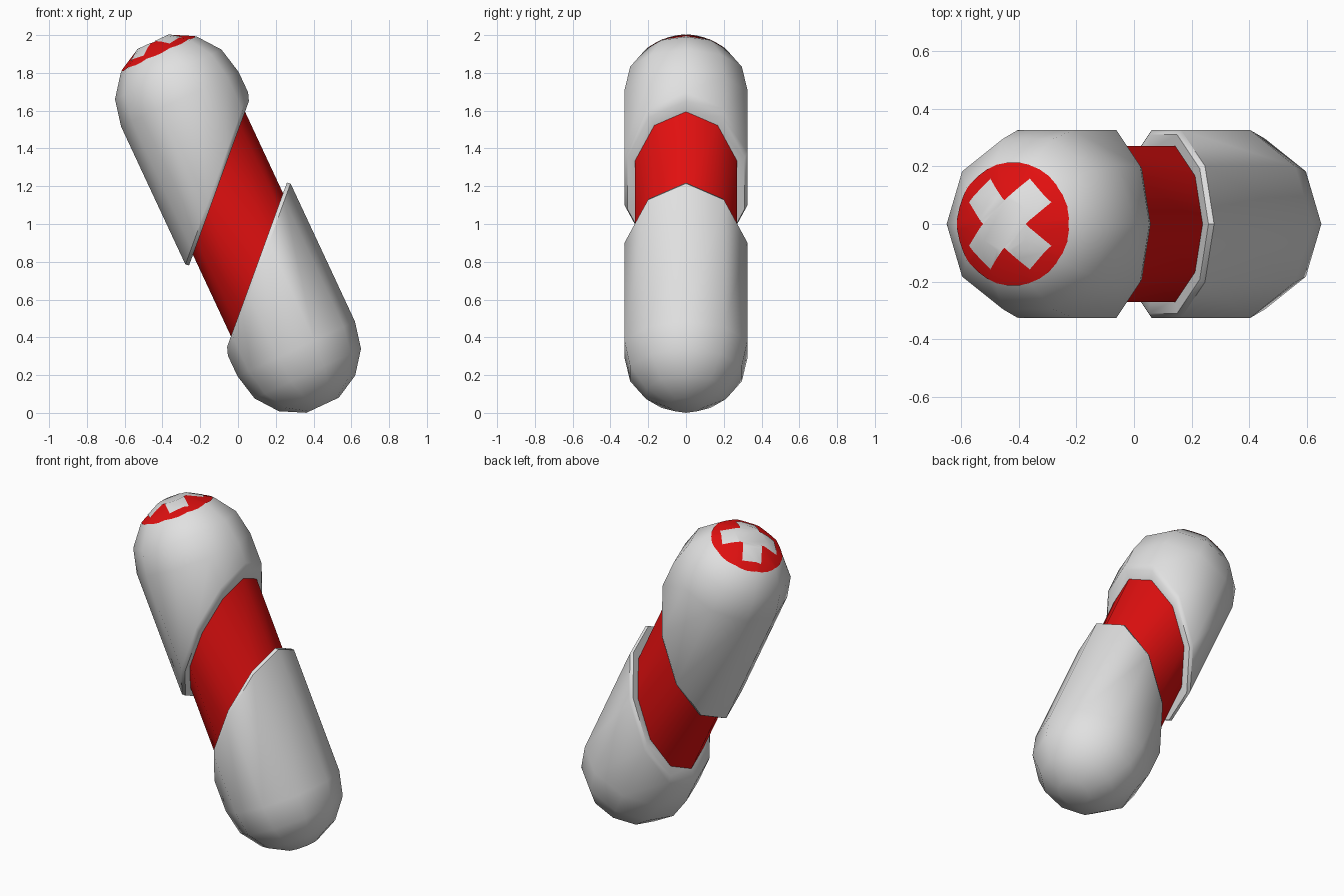
import bpy, bmesh, math
from mathutils import Matrix, Vector

if "Cube" in bpy.data.objects:
    bpy.data.objects.remove(bpy.data.objects["Cube"])

SIDES, R, DOME_T = 10, 0.343, 0.729     # sides, outer radius, dome centre along the axis
TILT = Matrix.Translation((0, 0, 1)) @ Matrix.Rotation(math.radians(-25), 4, 'Y')
FLIP = Matrix.Rotation(math.pi, 4, 'Y')


def material(name, rgb):
    m = bpy.data.materials.new(name)
    m.diffuse_color = (*rgb, 1)
    m.use_nodes = True
    m.node_tree.nodes["Principled BSDF"].inputs["Base Color"].default_value = m.diffuse_color
    return m


GREY = material("light_grey", (0.75, 0.75, 0.75))
RED = material("red", (0.75, 0.005, 0.005))


def loft(rings, cap_start, cap_end):
    """Rings are (radius, shear, height); shear 1 gives a 45 degree slanted ring."""
    bm = bmesh.new()
    loops = []
    for r, shear, h in rings:
        loop = []
        for i in range(SIDES):
            a = 2 * math.pi * i / SIDES
            x = r * math.cos(a)
            loop.append(bm.verts.new((x, r * math.sin(a), shear * x + h)))
        loops.append(loop)
    for lo, hi in zip(loops, loops[1:]):
        for i in range(SIDES):
            j = (i + 1) % SIDES
            bm.faces.new((lo[i], lo[j], hi[j], hi[i]))
    if cap_start:
        bm.faces.new(loops[0][::-1])
    if cap_end:
        bm.faces.new(loops[-1])
    return bm


def capsule_half(lift=0.0):
    rings = [(0.275, 1, 0.238), (0.327, 1, 0.238), (R + lift, 1, 0.266)]
    for deg in (90, 65, 40.5, 16):
        a = math.radians(deg)
        rings.append(((R + lift) * math.sin(a), 0, DOME_T + (R + lift) * math.cos(a)))
    return loft(rings, False, True)


def finish(name, bm, mat, matrix):
    bm.transform(matrix)
    me = bpy.data.meshes.new(name)
    bm.to_mesh(me)
    bm.free()
    me.materials.append(mat)
    ob = bpy.data.objects.new(name, me)
    bpy.context.collection.objects.link(ob)
    bpy.ops.object.select_all(action='DESELECT')
    ob.select_set(True)
    bpy.context.view_layer.objects.active = ob
    bpy.ops.object.shade_smooth_by_angle(angle=math.radians(40))


def dome_patch(name, lift, planes, mat):
    """Piece of the dome surface kept inside planes given as (angle, distance)."""
    bm = capsule_half(lift)
    for a, dist in planes:
        n = Vector((math.cos(a), math.sin(a), 0))
        bmesh.ops.bisect_plane(bm, geom=bm.verts[:] + bm.edges[:] + bm.faces[:],
                               plane_co=n * dist, plane_no=n, clear_outer=True)
    finish(name, bm, mat, TILT)


# Two shell halves with slanted bevelled rims
finish("upper_shell", capsule_half(), GREY, TILT)
finish("lower_shell", capsule_half(), GREY, TILT @ FLIP)

# Red core showing in the gap
finish("core_band", loft([(0.285, 1, -0.25), (0.285, 1, 0.25)], True, True), RED, TILT)

# Round badge on the upper dome
N = 32
dome_patch("badge_disc", 0.003, [(2 * math.pi * i / N, 0.214) for i in range(N)], RED)

# Diagonal cross: one full bar and two half bars
W, L, Q = 0.058, 0.165, math.pi / 2
for name, a, back in (("cross_bar", Q / 2, L),
                      ("cross_arm_a", Q * 1.5, -W), ("cross_arm_b", Q * 3.5, -W)):
    dome_patch(name, 0.006, [(a, L), (a + math.pi, back), (a + Q, W), (a - Q, W)], GREY)
